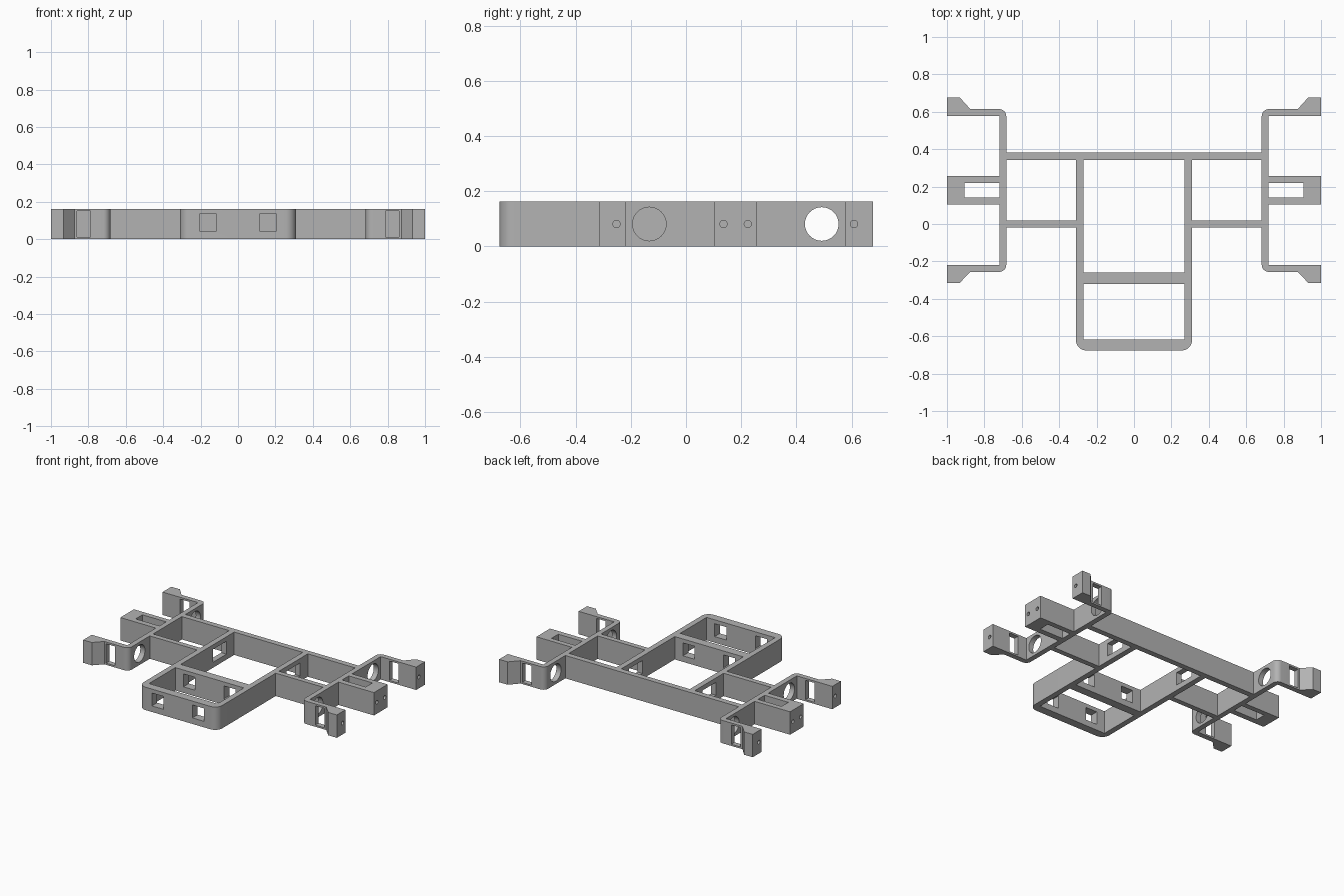
import bpy, bmesh, math
from mathutils import Matrix, Vector

H = 0.163           # frame height
MID = H / 2

cube = bpy.data.objects.get("Cube")
if cube:
    bpy.data.objects.remove(cube, do_unlink=True)

grey = bpy.data.materials.new("plain grey")
grey.use_nodes = True
colour = (0.45, 0.45, 0.45, 1)
grey.diffuse_color = colour
grey.node_tree.nodes["Principled BSDF"].inputs["Base Color"].default_value = colour


def add_object(name, bm):
    bmesh.ops.recalc_face_normals(bm, faces=bm.faces)
    mesh = bpy.data.meshes.new(name)
    bm.to_mesh(mesh)
    bm.free()
    mesh.materials.append(grey)
    obj = bpy.data.objects.new(name, mesh)
    bpy.context.collection.objects.link(obj)
    return obj


def rounded(corner, centre, radius, start, turn, steps=8):
    """Quarter arc of points replacing a sharp corner."""
    return [(centre[0] + radius * math.cos(start + turn * i / steps),
             centre[1] + radius * math.sin(start + turn * i / steps))
            for i in range(steps + 1)]


def prism(name, outline, side=1):
    """Extrude a plan outline upward; side=-1 mirrors it."""
    bm = bmesh.new()
    face = bm.faces.new([bm.verts.new((side * x, y, 0)) for x, y in outline])
    result = bmesh.ops.extrude_face_region(bm, geom=[face])
    verts = [v for v in result["geom"] if isinstance(v, bmesh.types.BMVert)]
    bmesh.ops.translate(bm, verts=verts, vec=(0, 0, H))
    return add_object(name, bm)


def bar(name, x0, x1, y0, y1, side=1):
    return prism(name, [(x0, y0), (x1, y0), (x1, y1), (x0, y1)], side)


def cut(obj, boxes=(), bores=()):
    """Cut box windows (centre, size) and x-axis bores (centre, radius, depth)."""
    bm = bmesh.new()
    for centre, size in boxes:
        bmesh.ops.create_cube(bm, size=1, matrix=Matrix.Translation(centre)
                              @ Matrix.Diagonal(Vector(size).to_4d()))
    for centre, radius, depth in bores:
        bmesh.ops.create_cone(bm, cap_ends=True, segments=32, radius1=radius,
                              radius2=radius, depth=depth,
                              matrix=Matrix.Translation(centre)
                              @ Matrix.Rotation(math.pi / 2, 4, "Y"))
    cutter = add_object(obj.name + "_cutter", bm)
    cutter.hide_render = True
    mod = obj.modifiers.new("Holes", "BOOLEAN")
    mod.operation, mod.solver, mod.object = "DIFFERENCE", "EXACT", cutter
    graph = bpy.context.evaluated_depsgraph_get()
    mesh = bpy.data.meshes.new_from_object(obj.evaluated_get(graph))
    obj.modifiers.clear()
    obj.data = mesh
    bpy.data.objects.remove(cutter, do_unlink=True)


parts = []
Q = math.pi / 2

# Central U-shaped frame with rounded front corners
R = 0.055
outline = [(-0.31, 0.343)]
outline += rounded(None, (-0.31 + R, -0.676 + R), R, math.pi, Q)
outline += rounded(None, (0.31 - R, -0.676 + R), R, -Q, Q)
outline += [(0.31, 0.343), (0.27, 0.343), (0.27, -0.617),
            (-0.27, -0.617), (-0.27, 0.343)]
central = prism("central_frame", outline)
front_windows = [((x, -0.64, 0.089), (0.092, 0.2, 0.092)) for x in (-0.16, 0.16)]
side_windows = [((x, 0.18, 0.085), (0.2, 0.15, 0.092)) for x in (-0.29, 0.29)]
cut(central, front_windows + side_windows)
parts.append(central)

# Cross bar with matching windows
cross = bar("cross_bar", -0.27, 0.27, -0.32, -0.259)
cut(cross, [((x, -0.29, 0.089), (0.092, 0.2, 0.092)) for x in (-0.16, 0.16)])
parts.append(cross)

# Long rear beam
parts.append(bar("rear_beam", -0.683, 0.683, 0.343, 0.383))

for side, label in ((1, "left"), (-1, "right")):
    # Short beam to the side bracket
    parts.append(bar(label + "_middle_beam", 0.31, 0.683, -0.018, 0.019, side))

    # C-shaped side bracket with flared ends
    r = 0.037
    outline = [(0.72, -0.219), (1, -0.219), (1, -0.315), (0.932, -0.315),
               (0.875, -0.256)]
    outline += rounded(None, (0.683 + r, -0.256 + r), r, -Q, -Q)
    outline += rounded(None, (0.683 + r, 0.614 - r), r, math.pi, -Q)
    outline += [(0.875, 0.614), (0.932, 0.677), (1, 0.677), (1, 0.578),
                (0.72, 0.578)]
    bracket = prism(label + "_side_bracket", outline, side)
    slots = [((side * 0.825, y, 0.081), (0.072, 0.12, 0.138))
             for y in (-0.24, 0.6)]
    bores = [((side * 0.7, y, MID), 0.061, 0.1) for y in (-0.133, 0.492)]
    bores += [((side, y, MID), 0.013, 0.14) for y in (-0.252, 0.609)]
    cut(bracket, slots, bores)
    parts.append(bracket)

    # Slotted mounting block
    block = prism(label + "_mounting_block",
                  [(0.72, 0.103), (1, 0.103), (1, 0.256), (0.72, 0.256),
                   (0.72, 0.219), (0.907, 0.219), (0.907, 0.143),
                   (0.72, 0.143)], side)
    cut(block, (), [((side, y, MID), 0.013, 0.14) for y in (0.136, 0.224)])
    parts.append(block)

# Smooth the curved corners and bores, keep edges sharp
bpy.ops.object.select_all(action="DESELECT")
for obj in parts:
    obj.select_set(True)
bpy.context.view_layer.objects.active = parts[0]
bpy.ops.object.shade_smooth_by_angle(angle=math.radians(30))
